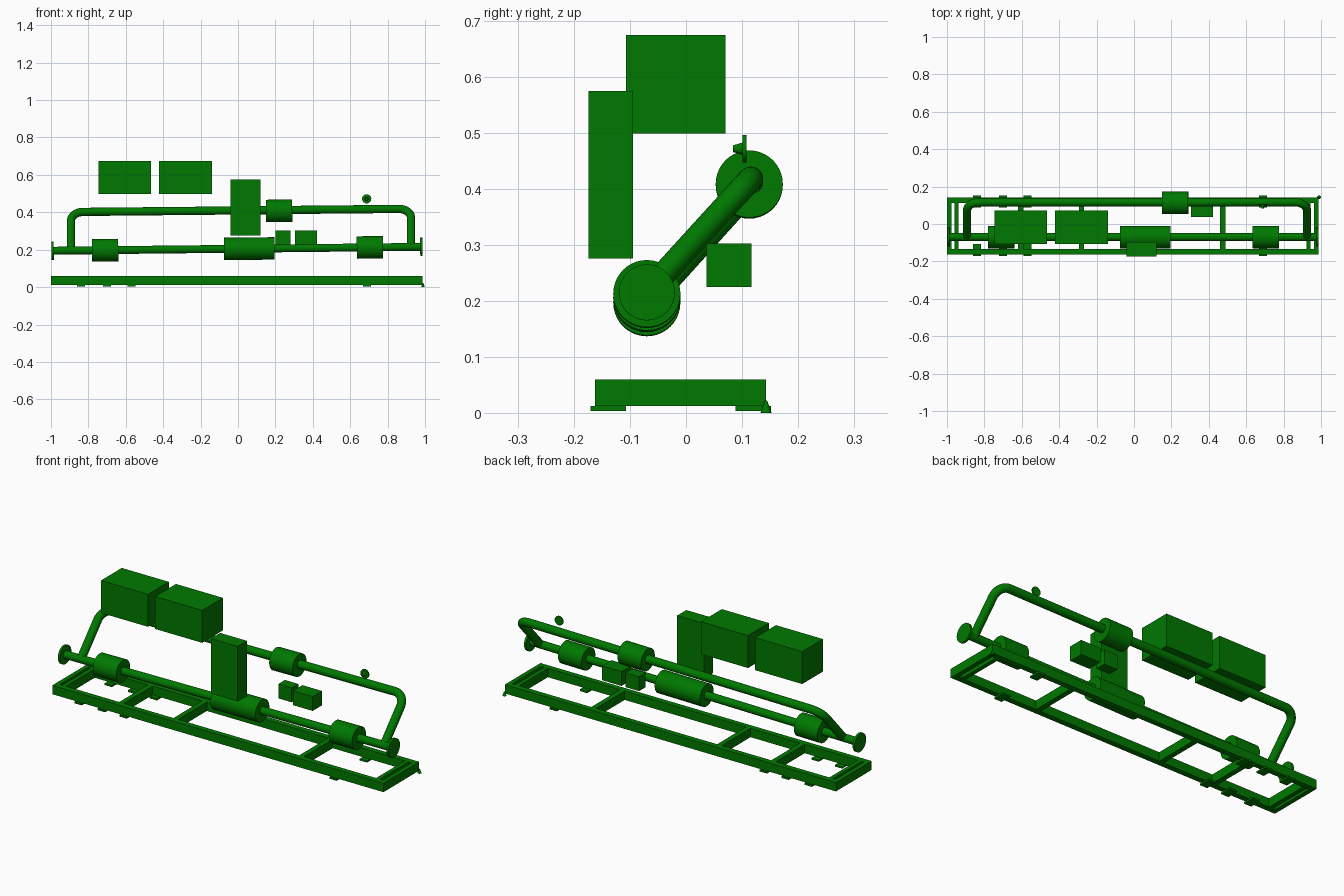
import bpy, math
from mathutils import Vector

if "Cube" in bpy.data.objects:
    bpy.data.objects.remove(bpy.data.objects["Cube"])

green = bpy.data.materials.new("green_paint")
green.diffuse_color = (0.0, 0.19, 0.0, 1)
green.use_nodes = True
green.node_tree.nodes["Principled BSDF"].inputs["Base Color"].default_value = green.diffuse_color


def finish(name, smooth=False):
    ob = bpy.context.object
    ob.name = name
    ob.data.materials.append(green)
    if smooth:
        bpy.ops.object.shade_smooth_by_angle(angle=math.radians(35))
    return ob


def box(name, x0, x1, y0, y1, z0, z1):
    bpy.ops.mesh.primitive_cube_add(
        size=1, location=((x0 + x1) / 2, (y0 + y1) / 2, (z0 + z1) / 2))
    bpy.context.object.scale = (x1 - x0, y1 - y0, z1 - z0)
    bpy.ops.object.transform_apply(location=False, rotation=False, scale=True)
    return finish(name)


def rod(name, p, q, r1, r2=None):
    p, q = Vector(p), Vector(q)
    d = q - p
    bpy.ops.mesh.primitive_cone_add(
        vertices=40, radius1=r1, radius2=r1 if r2 is None else r2,
        depth=d.length, location=(p + q) / 2,
        rotation=d.to_track_quat('Z', 'Y').to_euler())
    return finish(name, True)


def bend(a, corner, c, radius, steps=10):
    """Points of a circular elbow at a corner."""
    a, corner, c = Vector(a), Vector(corner), Vector(c)
    u, v = (a - corner).normalized(), (c - corner).normalized()
    half = u.angle(v) / 2
    center = corner + (u + v).normalized() * radius / math.sin(half)
    start = (corner + u * radius / math.tan(half) - center).normalized()
    end = (corner + v * radius / math.tan(half) - center).normalized()
    return [center + start.slerp(end, i / steps) * radius
            for i in range(steps + 1)]


def tube(name, pts, r):
    cu = bpy.data.curves.new(name, 'CURVE')
    cu.dimensions = '3D'
    cu.bevel_depth = r
    cu.bevel_resolution = 8
    cu.use_fill_caps = True
    sp = cu.splines.new('POLY')
    sp.points.add(len(pts) - 1)
    for point, co in zip(sp.points, pts):
        point.co = (*co, 1)
    ob = bpy.data.objects.new(name, cu)
    bpy.context.collection.objects.link(ob)
    bpy.ops.object.select_all(action='DESELECT')
    ob.select_set(True)
    bpy.context.view_layer.objects.active = ob
    bpy.ops.object.convert(target='MESH')
    return finish(name, True)


def on_main(x):
    """Point on the slightly sloping main pipe."""
    return (x, -0.07, 0.205 + 0.0105 * x)


def on_bypass(x):
    return (x, 0.116, 0.410 + 0.0095 * x)


# Skid frame: long rails, end members and cross members
Z0, Z1 = 0.012, 0.06
box("front_rail", -1, 0.987, -0.163, -0.133, Z0, Z1)
box("back_rail", -1, 0.987, 0.113, 0.143, Z0, Z1)
for x, w in ((-0.988, 0.024), (-0.95, 0.022), (-0.605, 0.028), (-0.28, 0.028),
             (0.475, 0.028), (0.933, 0.022), (0.975, 0.024)):
    box("cross_member", x - w / 2, x + w / 2, -0.134, 0.114, Z0, Z1)

# Foot plates under both rails
for x in (-0.84, -0.70, -0.57, 0.69):
    box("front_foot", x - 0.022, x + 0.022, -0.171, -0.107, 0.003, Z0)
    box("back_foot", x - 0.022, x + 0.022, 0.088, 0.152, 0.003, Z0)

# Earthing lug on the back right corner
rod("earth_lug", (0.989, 0.143, 0), (0.989, 0.143, 0.022), 0.01, 0.002)

# Main pipe with end flanges and valve bodies
rod("main_pipe", on_main(-0.995), on_main(0.98), 0.021)
rod("left_flange", on_main(-0.997), on_main(-0.985), 0.05)
rod("right_flange", on_main(0.974), on_main(0.986), 0.05)
for name, a, b in (("left_valve", -0.78, -0.64), ("meter_body", -0.075, 0.195),
                   ("right_valve", 0.635, 0.775)):
    rod(name, on_main(a), on_main(b), 0.06)

# Sloping bypass loop with rounded elbows
xl, xr = -0.893, 0.925
pts = [on_main(xl)]
pts += bend(on_main(xl), on_bypass(xl), on_bypass(xr), 0.065)
pts += bend(on_bypass(xl), on_bypass(xr), on_main(xr), 0.065)
pts.append(on_main(xr))
tube("bypass_pipe", [Vector(p) for p in pts], 0.022)
rod("bypass_valve", (0.15, 0.113, 0.407), (0.29, 0.113, 0.409), 0.06)

# Actuator and instrument boxes
box("left_actuator", -0.747, -0.465, -0.107, 0.071, 0.499, 0.675)
box("right_actuator", -0.422, -0.14, -0.107, 0.071, 0.499, 0.675)
box("meter_cabinet", -0.04, 0.12, -0.174, -0.095, 0.276, 0.575)
box("small_junction_box", 0.20, 0.28, 0.06, 0.117, 0.225, 0.303)
box("large_junction_box", 0.305, 0.422, 0.037, 0.117, 0.225, 0.303)

# Gauge
rod("gauge_disc", (0.688, 0.101, 0.472), (0.688, 0.108, 0.472), 0.0245)
rod("gauge_knob", (0.688, 0.101, 0.472), (0.688, 0.084, 0.472), 0.011, 0.006)
